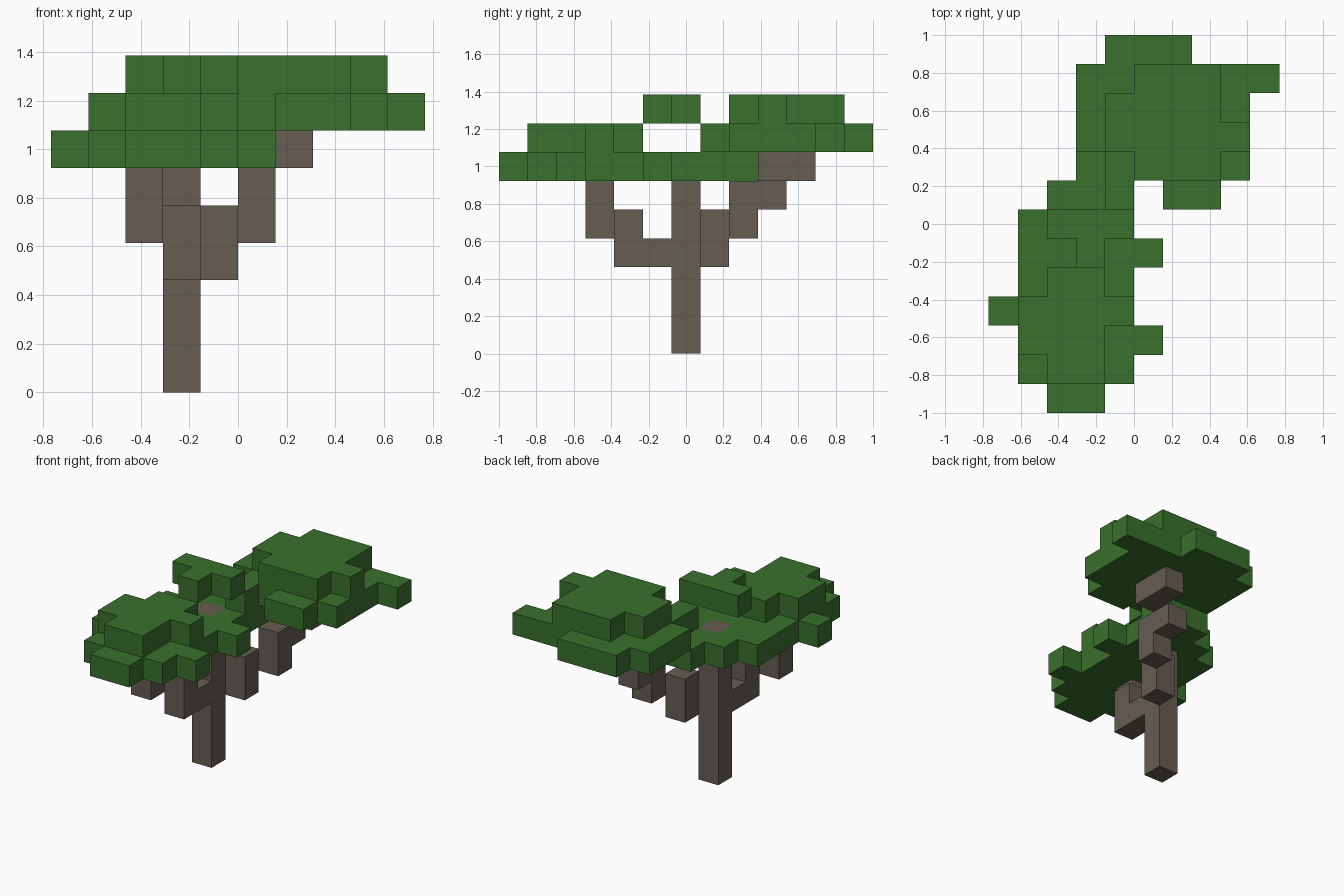
import bpy
import bmesh
from mathutils import Vector

cube = bpy.data.objects.get("Cube")
if cube:
    bpy.data.objects.remove(cube, do_unlink=True)

CELL = 2 / 13
ORIGIN = Vector((5, 6.5, 0))


def make_material(name, colour):
    mat = bpy.data.materials.new(name)
    mat.use_nodes = True
    mat.diffuse_color = colour
    mat.node_tree.nodes["Principled BSDF"].inputs["Base Color"].default_value = colour
    return mat


bark = make_material("bark brown", (0.13, 0.11, 0.084, 1))
leaf = make_material("leaf green", (0.042, 0.162, 0.026, 1))


def layer(height, first_row, spans):
    """Cells of one flat layer: an inclusive x span (or several) for each row."""
    cells = set()
    for row, row_spans in enumerate(spans, first_row):
        for start, end in row_spans:
            cells |= {(x, row, height) for x in range(start, end + 1)}
    return cells


# Trunk and the two stepped branches
trunk = {(3, 6, z) for z in range(7)}
front_branch = {(3, 5, 3), (3, 4, 3), (3, 4, 4), (2, 3, 4), (2, 3, 5)}
back_branch = {(4, 7, 3), (4, 7, 4), (5, 8, 4), (5, 8, 5),
               (5, 9, 5), (6, 9, 6), (6, 10, 6)}

# Foliage layers, rows running front to back
lower_foliage = layer(6, 0, [
    [(2, 3)], [(1, 4)], [(1, 5)], [(0, 4)], [(1, 4)],
    [(1, 5)], [(1, 4)], [(2, 4)], [(3, 4)]]) - trunk
front_foliage = layer(7, 1, [[(2, 3)], [(1, 3)], [(1, 4)], [(2, 3)]])
middle_foliage = layer(8, 5, [[(3, 3)], [(2, 4)]])
back_foliage = layer(7, 7, [
    [(4, 4), (6, 7)], [(4, 8)], [(3, 8)], [(3, 8)], [(3, 9)], [(4, 6)]])
back_foliage |= layer(8, 8, [[(5, 7)], [(4, 8)], [(4, 7)], [(5, 7)]])

parts = {
    "trunk": (trunk, bark),
    "front_branch": (front_branch, bark),
    "back_branch": (back_branch, bark),
    "lower_foliage": (lower_foliage, leaf),
    "front_foliage": (front_foliage, leaf),
    "middle_foliage": (middle_foliage, leaf),
    "back_foliage": (back_foliage, leaf),
}
occupied = set().union(*(cells for cells, mat in parts.values()))


def build_blocks(name, cells, mat):
    """Skin a group of cells with outward faces, then merge flat regions."""
    bm = bmesh.new()
    for cell in sorted(cells):
        centre = Vector(cell) + Vector((0.5, 0.5, 0.5))
        for axis in range(3):
            for sign in (-1, 1):
                normal = Vector((0, 0, 0))
                normal[axis] = sign
                if tuple(int(c) for c in Vector(cell) + normal) in occupied:
                    continue
                side = Vector((0, 0, 0))
                side[(axis + 1) % 3] = 1
                up = normal.cross(side)
                corners = [-side - up, side - up, side + up, up - side]
                bm.faces.new([bm.verts.new((centre + (normal + c) / 2 - ORIGIN) * CELL)
                              for c in corners])
    bmesh.ops.remove_doubles(bm, verts=bm.verts[:], dist=0.001)
    bmesh.ops.dissolve_limit(bm, angle_limit=0.01, verts=bm.verts[:], edges=bm.edges[:])
    mesh = bpy.data.meshes.new(name)
    bm.to_mesh(mesh)
    bm.free()
    mesh.materials.append(mat)
    bpy.context.collection.objects.link(bpy.data.objects.new(name, mesh))


for part_name, (part_cells, part_mat) in parts.items():
    build_blocks(part_name, part_cells, part_mat)
